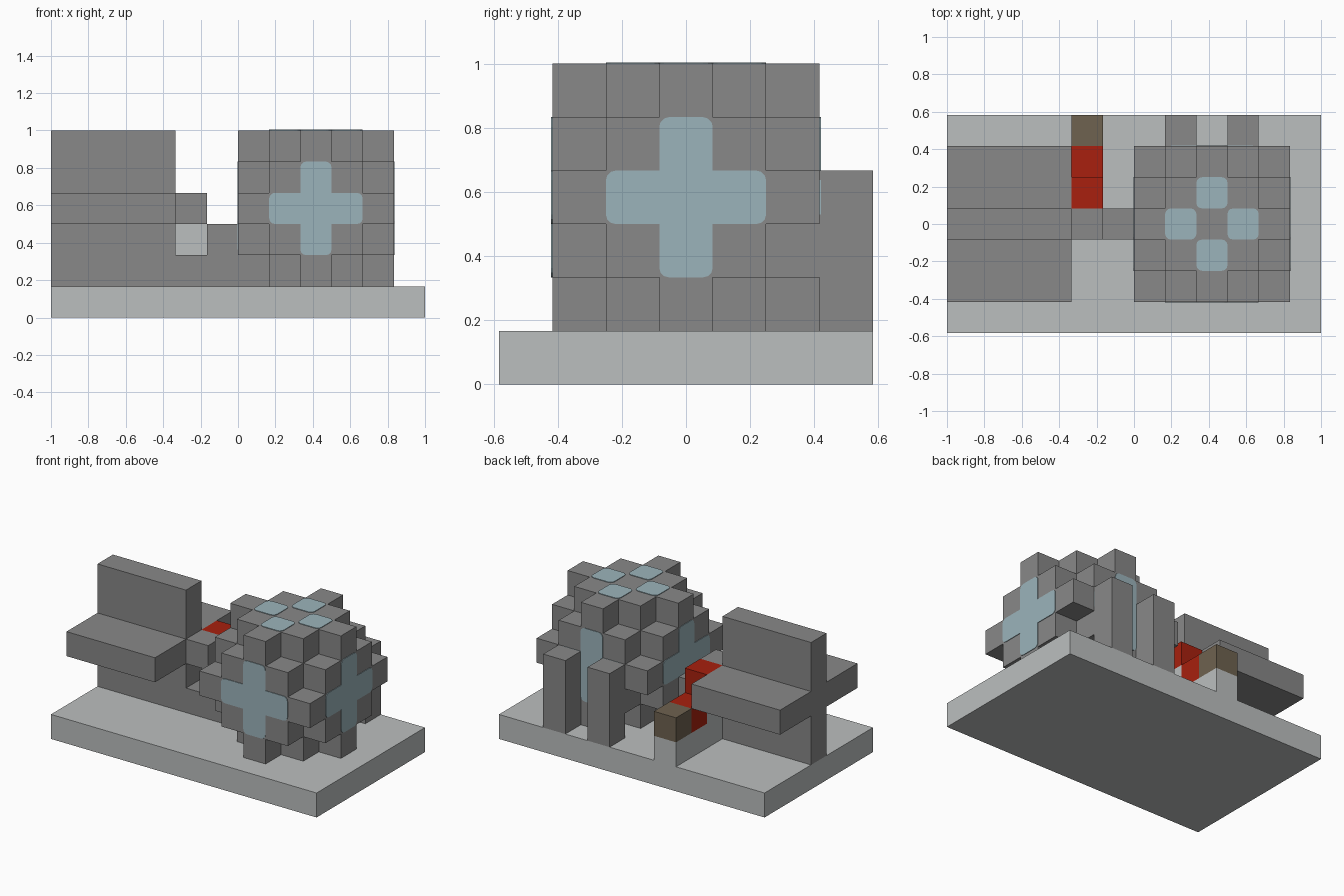
import bpy, bmesh
from mathutils import Vector, Matrix
from math import pi

if "Cube" in bpy.data.objects:
    bpy.data.objects.remove(bpy.data.objects["Cube"])

U = 1 / 6                          # size of one block
ORIGIN = Vector((-1, -3.5 * U, 0))  # corner of the block grid


def material(name, rgb):
    m = bpy.data.materials.new(name)
    m.use_nodes = True
    m.diffuse_color = (*rgb, 1)
    bsdf = next(n for n in m.node_tree.nodes if n.type == 'BSDF_PRINCIPLED')
    bsdf.inputs["Base Color"].default_value = (*rgb, 1)
    return m


stone = material("stone_grey", (0.246, 0.246, 0.246))
pale = material("pale_grey", (0.50, 0.52, 0.52))
glass = material("window_blue", (0.33, 0.456, 0.497))
red = material("red", (0.392, 0.0144, 0.0044))
brown = material("brown", (0.156, 0.122, 0.08))


def finish(name, bm, mat):
    bmesh.ops.recalc_face_normals(bm, faces=bm.faces)
    mesh = bpy.data.meshes.new(name)
    bm.to_mesh(mesh)
    bm.free()
    mesh.materials.append(mat)
    obj = bpy.data.objects.new(name, mesh)
    bpy.context.collection.objects.link(obj)
    return obj


def box(name, low, high, mat):
    """Box between two corners given in block units."""
    low, high = Vector(low), Vector(high)
    bm = bmesh.new()
    bmesh.ops.create_cube(bm, size=1)
    bmesh.ops.scale(bm, vec=(high - low) * U, verts=bm.verts)
    bmesh.ops.translate(bm, vec=ORIGIN + (low + high) / 2 * U, verts=bm.verts)
    return finish(name, bm, mat)


# Ground slab
box("base_slab", (0, 0, 0), (12, 7, 1), pale)

# Winged body
box("body_stem", (0, 3, 1), (4, 4, 3), stone)
box("wings", (0, 1, 3), (4, 6, 4), stone)
box("tail_fin", (0, 3, 4), (4, 4, 6), stone)

# Stepped neck between body and globe
box("neck_floor", (4, 3, 1), (5, 4, 2), stone)
box("neck_top", (4, 3, 3), (5, 4, 4), stone)
box("neck_step", (5, 3, 1), (6, 4, 3), stone)

# Staircase at the back
box("stair_footing", (4, 4, 1), (5, 7, 2), pale)
box("stair_support", (4, 4, 2), (5, 5, 3), pale)
box("stair_upper", (4, 4, 3), (5, 5, 4), red)
box("stair_lower", (4, 5, 2), (5, 6, 3), red)
box("stair_entry", (4, 6, 2), (5, 7, 3), brown)

# Rear posts
for side, x in (("right", 7), ("left", 9)):
    box(f"rear_post_{side}", (x, 6, 1), (x + 1, 7, 4), stone)

# Blocky globe: only the outward faces of its blocks
centre = ORIGIN + Vector((8.5, 3.5, 3.5)) * U
span = range(-2, 3)
cells = {(x, y, z) for x in span for y in span for z in span
         if x * x + y * y + z * z <= 8}
bm = bmesh.new()
for cell in cells:
    for axis in range(3):
        for sign in (-1, 1):
            step = Vector((0, 0, 0))
            step[axis] = sign
            c = Vector(cell)
            if tuple(int(v) for v in c + step) in cells:
                continue
            a, b = Vector((0, 0, 0)), Vector((0, 0, 0))
            a[(axis + 1) % 3] = b[(axis + 2) % 3] = 0.5
            mid = c + step / 2
            ring = [mid - a - b, mid + a - b, mid + a + b, mid - a + b]
            if sign < 0:
                ring.reverse()
            bm.faces.new([bm.verts.new(centre + p * U) for p in ring])
bmesh.ops.remove_doubles(bm, verts=bm.verts, dist=0.0001)
finish("globe", bm, stone)


# Rounded window panes lying on the globe
def pane(name, outline, turn, is_round):
    bm = bmesh.new()
    verts = [bm.verts.new((x * U, y * U, 0)) for x, y in outline]
    face = bm.faces.new(verts)
    corners = [v for v, p in zip(verts, outline) if is_round(p)]
    bmesh.ops.bevel(bm, geom=corners, offset=0.03, segments=3,
                    profile=0.5, affect='VERTICES')
    lid = bmesh.ops.extrude_face_region(bm, geom=list(bm.faces))
    top = [g for g in lid["geom"] if isinstance(g, bmesh.types.BMVert)]
    bmesh.ops.translate(bm, vec=(0, 0, 0.004), verts=top)
    bmesh.ops.translate(bm, vec=(0, 0, 2.5 * U), verts=bm.verts)
    bm.transform(Matrix.Translation(centre) @ turn)
    finish(name, bm, glass)


h, w = 0.5, 1.5
quarter = [(h, h), (h, w), (-h, w)]
cross = []
for k in range(4):
    spin = Matrix.Rotation(k * pi / 2, 2)
    cross += [tuple(spin @ Vector(p)) for p in quarter]

upright = Matrix.Rotation(pi / 2, 4, 'X')
for k, side in enumerate(("front", "left", "back", "right")):
    pane(f"window_{side}", cross, Matrix.Rotation(k * pi / 2, 4, 'Z') @ upright,
         lambda p: max(abs(p[0]), abs(p[1])) > 1)

square = [(-h, h), (h, h), (h, w), (-h, w)]
for k in range(4):
    pane(f"roof_window_{k + 1}", square, Matrix.Rotation(k * pi / 2, 4, 'Z'),
         lambda p: True)
